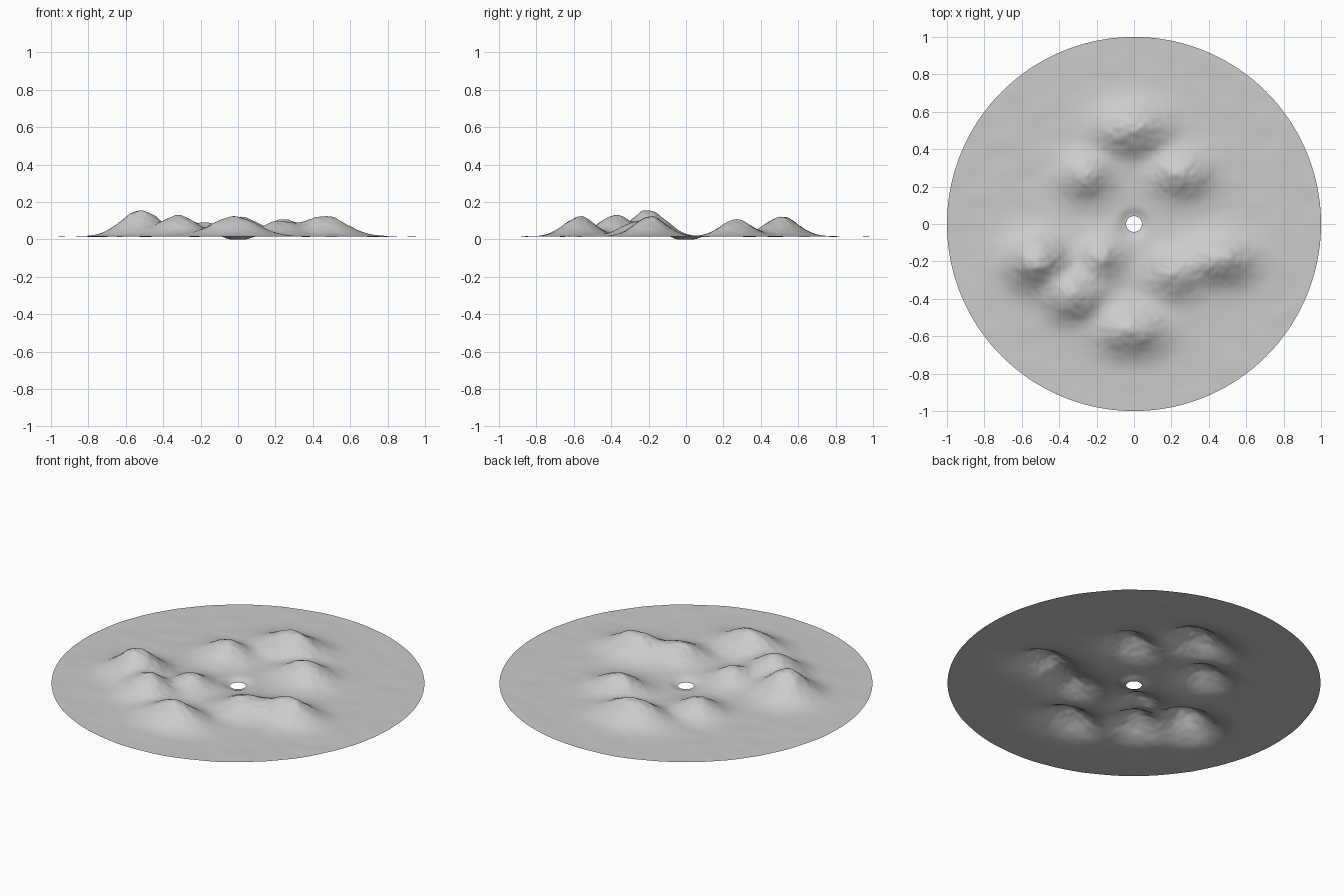
import bpy, bmesh
from math import sin, cos, exp, pi, hypot, sqrt
from mathutils import Vector, noise

if "Cube" in bpy.data.objects:
    bpy.data.objects.remove(bpy.data.objects["Cube"])

SEG, RINGS, HOLE = 288, 130, 0.042
BASE = 0.018

# hills: x, y, height above the plain, spread in x, spread in y
HILLS = [
    (-0.52, -0.20, 0.140, 0.105, 0.095),
    (-0.32, -0.38, 0.112, 0.105, 0.090),
    (-0.18, -0.18, 0.075, 0.080, 0.080),
    (0.22, -0.26, 0.080, 0.100, 0.090),
    (0.46, -0.19, 0.108, 0.120, 0.085),
    (-0.02, -0.57, 0.105, 0.125, 0.085),
    (0.25, 0.27, 0.090, 0.105, 0.085),
    (-0.26, 0.26, 0.082, 0.090, 0.080),
    (-0.01, 0.51, 0.106, 0.130, 0.090),
]


def height(x, y):
    # blended hills, roughened in proportion to their height
    total = 0.0
    for hx, hy, h, sx, sy in HILLS:
        g = h * exp(-0.5 * (((x - hx) / sx) ** 2 + ((y - hy) / sy) ** 2))
        total += g ** 1.6
    hill = total ** (1 / 1.6)
    p = Vector((x, y, 0.0))
    rough = 0.6 * noise.noise(p * 14) + 0.4 * noise.noise(p * 32)
    # gentle ripples on the plain
    ripple = 0.0022 * noise.noise(Vector((x * 7, y * 10, 3.0)))
    # dip around the central hole
    dip = 0.016 * exp(-((hypot(x, y) - HOLE) / 0.035) ** 2)
    return max(0.0, BASE + hill * (1 + 0.11 * rough) + ripple - dip)


# terrain disc: concentric rings around a round hole
bm = bmesh.new()
rings = []
for i in range(RINGS + 1):
    r = HOLE + (1 - HOLE) * i / RINGS
    ring = []
    for j in range(SEG):
        a = 2 * pi * j / SEG
        x, y = r * cos(a), r * sin(a)
        ring.append(bm.verts.new((x, y, height(x, y))))
    rings.append(ring)
for inner, outer in zip(rings, rings[1:]):
    for j in range(SEG):
        k = (j + 1) % SEG
        bm.faces.new((inner[j], outer[j], outer[k], inner[k]))

# settle the lowest point on the ground
low = min(v.co.z for v in bm.verts)
for v in bm.verts:
    v.co.z -= low
    
for f in bm.faces:
    f.smooth = True
mesh = bpy.data.meshes.new("hilly_terrain")
bm.to_mesh(mesh)
bm.free()
terrain = bpy.data.objects.new("hilly_terrain", mesh)
bpy.context.collection.objects.link(terrain)
